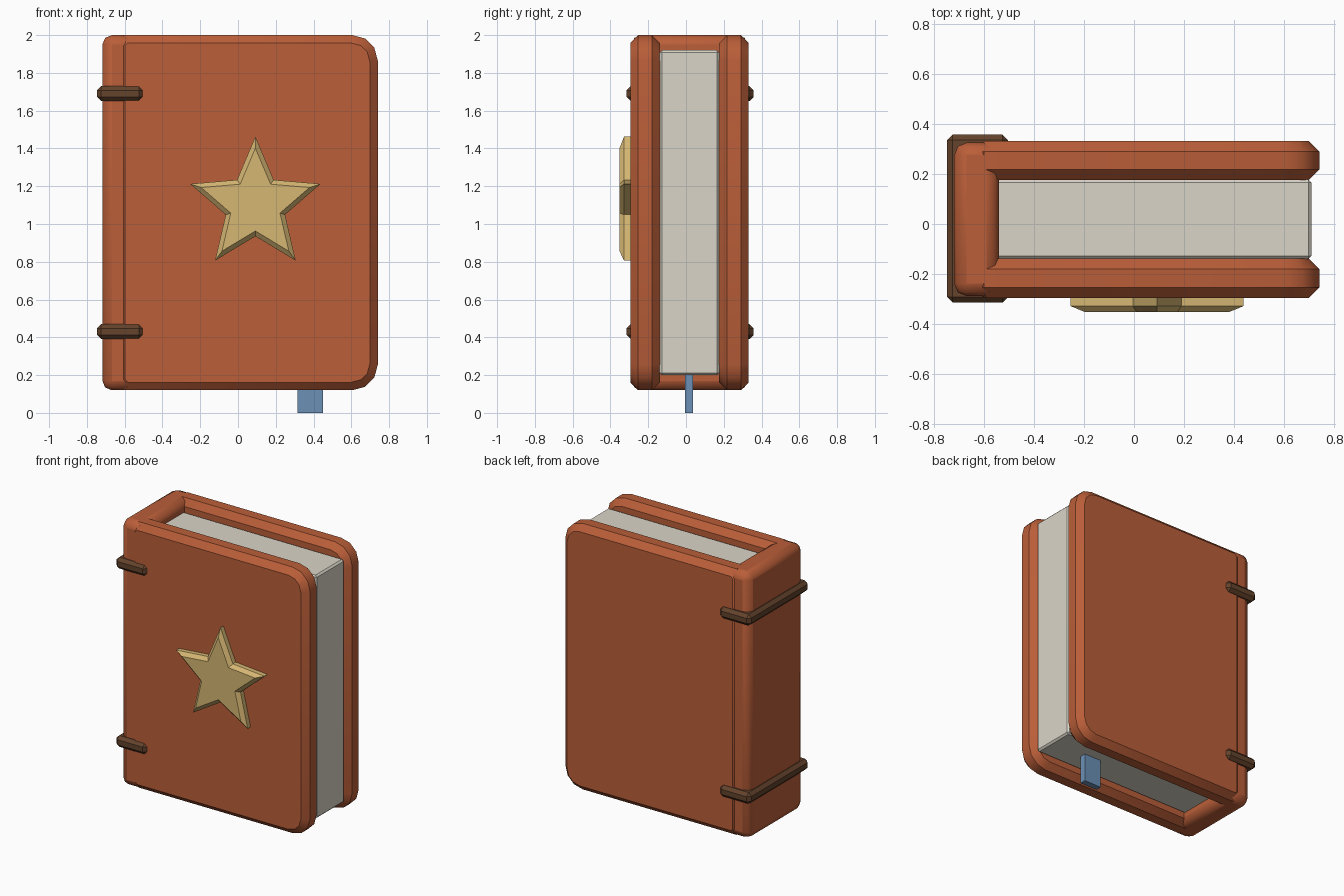
import bpy, bmesh, math

if "Cube" in bpy.data.objects:
    bpy.data.objects.remove(bpy.data.objects["Cube"])


def material(name, rgb):
    m = bpy.data.materials.new(name)
    m.diffuse_color = (*rgb, 1)
    m.use_nodes = True
    m.node_tree.nodes["Principled BSDF"].inputs["Base Color"].default_value = m.diffuse_color
    return m


LEATHER = material("red_brown_leather", (0.49, 0.112, 0.04))
PAPER = material("cream_paper", (0.70, 0.665, 0.575))
GOLD = material("pale_gold", (0.67, 0.47, 0.17))
STRAP = material("dark_brown_strap", (0.127, 0.056, 0.025))
RIBBON = material("blue_ribbon", (0.15, 0.28, 0.47))


def finish(bm, name, mat, bevel=0, segments=1, smooth=0):
    bmesh.ops.recalc_face_normals(bm, faces=bm.faces[:])
    mesh = bpy.data.meshes.new(name)
    bm.to_mesh(mesh)
    bm.free()
    mesh.materials.append(mat)
    ob = bpy.data.objects.new(name, mesh)
    bpy.context.collection.objects.link(ob)
    if bevel:
        mod = ob.modifiers.new("bevel", 'BEVEL')
        mod.width = bevel
        mod.segments = segments
        mod.limit_method = 'ANGLE'
        mod.angle_limit = math.radians(50)
    if smooth:
        bpy.ops.object.select_all(action='DESELECT')
        bpy.context.view_layer.objects.active = ob
        ob.select_set(True)
        bpy.ops.object.shade_smooth_by_angle(angle=math.radians(smooth))
    return ob


def prism(name, outline, y0, y1, mat, front_scale=None, center=(0, 0), depth=0, **kw):
    """Extrude an x-z outline along y, with an optional chamfered front."""
    bm = bmesh.new()
    rings = [(1, y1), (1, y0)]
    if front_scale:
        rings = [(1, y1), (1, y0 + depth), (front_scale, y0)]
    cx, cz = center
    loops = [[bm.verts.new((cx + (x - cx) * s, y, cz + (z - cz) * s)) for x, z in outline]
             for s, y in rings]
    bm.faces.new(loops[0])
    bm.faces.new(loops[-1])
    n = len(outline)
    for a, b in zip(loops, loops[1:]):
        for i in range(n):
            j = (i + 1) % n
            bm.faces.new((a[i], a[j], b[j], b[i]))
    return finish(bm, name, mat, **kw)


def box(name, x, y, z, mat, **kw):
    outline = [(x[0], z[0]), (x[1], z[0]), (x[1], z[1]), (x[0], z[1])]
    return prism(name, outline, y[0], y[1], mat, **kw)


def cover(name, y0, y1):
    """Board with rounded fore-edge corners and chamfered rims."""
    x0, x1, z0, z1, r = -0.64, 0.74, 0.12, 2.0, 0.135
    pts = [(x0, z0 + 0.04), (x0 + 0.04, z0)]
    for cz, start in ((z0 + r, -90), (z1 - r, 0)):
        for k in range(4):
            a = math.radians(start + 30 * k)
            pts.append((x1 - r + r * math.cos(a), cz + r * math.sin(a)))
    pts += [(x0 + 0.04, z1), (x0, z1 - 0.04)]
    bm_ob = prism(name, pts, y0, y1, LEATHER, bevel=0.042, smooth=35)
    return bm_ob


# covers and spine
cover("front_cover", -0.295, -0.138)
cover("back_cover", 0.175, 0.332)
box("spine", (-0.718, -0.54), (-0.288, 0.325), (0.12, 2.0), LEATHER,
    bevel=0.05, segments=2, smooth=35)

# page block
box("pages", (-0.58, 0.708), (-0.14, 0.177), (0.2, 1.92), PAPER, bevel=0.012)

# straps around the spine
for name, z in (("lower_strap", 0.43), ("upper_strap", 1.69)):
    box(name, (-0.746, -0.503), (-0.314, 0.357), (z - 0.04, z + 0.04), STRAP, bevel=0.022)

# star emblem
star = []
for i in range(10):
    rad = 0.363 if i % 2 == 0 else 0.165
    a = math.radians(90 + 36 * i)
    star.append((0.092 + rad * math.cos(a), 1.1 + rad * math.sin(a)))
prism("star_emblem", star, -0.352, -0.27, GOLD, front_scale=0.83, center=(0.092, 1.1), depth=0.024)

# ribbon bookmark
box("bookmark", (0.315, 0.45), (-0.005, 0.038), (0.0, 0.35), RIBBON)
